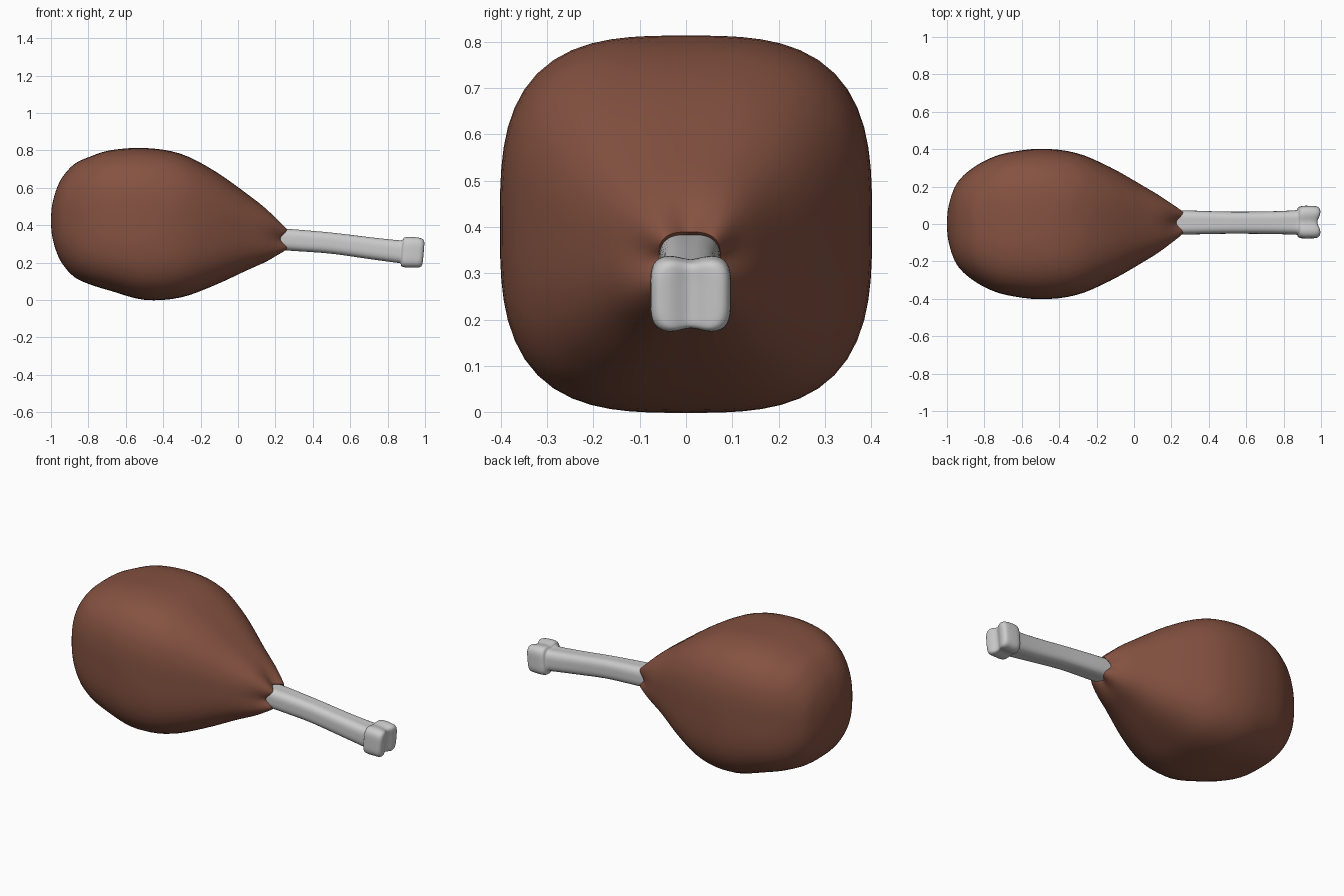
import bpy, bmesh, math

if "Cube" in bpy.data.objects:
    bpy.data.objects.remove(bpy.data.objects["Cube"])

SIDES = 64


def blend(keys, steps):
    """Catmull-Rom interpolation through the key sections."""
    out = []
    for i in range(len(keys) - 1):
        a, b = keys[max(i - 1, 0)], keys[i]
        c, d = keys[i + 1], keys[min(i + 2, len(keys) - 1)]
        for s in range(steps):
            t = s / steps
            out.append([0.5 * (2*q + (r - p)*t + (2*p - 5*q + 4*r - u)*t*t
                               + (3*q - p - 3*r + u)*t**3)
                        for p, q, r, u in zip(a, b, c, d)])
    out.append(list(keys[-1]))
    return out


def loft(name, keys, steps, shape):
    """Skin rounded-square sections; shape() tweaks each point."""
    bm = bmesh.new()
    rings = []
    for sec in blend(keys, steps):
        x, y0, hy, z0, hz, n = sec[:6]
        ring = []
        for k in range(SIDES):
            a = 2 * math.pi * k / SIDES
            c, s = math.cos(a), math.sin(a)
            r = (abs(c)**n + abs(s)**n) ** (-1 / n)
            ring.append(bm.verts.new(shape(sec, a, x, y0, hy*r*c, z0, hz*r*s)))
        rings.append(ring)
    for p, q in zip(rings, rings[1:]):
        for k in range(SIDES):
            j = (k + 1) % SIDES
            bm.faces.new((p[k], p[j], q[j], q[k]))
    bm.faces.new(rings[0])
    bm.faces.new(rings[-1])
    bmesh.ops.recalc_face_normals(bm, faces=bm.faces)
    mesh = bpy.data.meshes.new(name)
    bm.to_mesh(mesh)
    bm.free()
    obj = bpy.data.objects.new(name, mesh)
    bpy.context.collection.objects.link(obj)
    bpy.ops.object.select_all(action='DESELECT')
    obj.select_set(True)
    bpy.context.view_layer.objects.active = obj
    bpy.ops.object.shade_smooth_by_angle(angle=math.radians(50))
    return obj


# Meat: sections of x, centre y, half width, centre z, half height,
# squareness, scallop depth
meat_keys = [
    (-1.00, 0, .01, .425, .01, 2.4, 0),
    (-.995, 0, .075, .425, .075, 2.4, 0),
    (-.975, 0, .155, .425, .155, 2.5, 0),
    (-.94, 0, .228, .425, .23, 2.6, 0),
    (-.875, 0, .290, .425, .302, 2.8, 0),
    (-.79, 0, .342, .425, .342, 3.0, 0),
    (-.68, 0, .380, .425, .376, 3.1, 0),
    (-.50, 0, .402, .407, .406, 3.1, 0),
    (-.31, 0, .380, .398, .385, 3.1, 0),
    (-.13, 0, .305, .385, .308, 3.0, 0),
    (.05, 0, .203, .363, .203, 2.8, 0),
    (.16, .002, .137, .345, .137, 2.8, .005),
    (.235, .006, .078, .328, .073, 3.0, .016),
    (.238, .008, .062, .328, .058, 3.0, .016),
    (.20, .008, .045, .328, .045, 3.0, 0),
]


def meat_shape(sec, a, x, y0, y, z0, z):
    return (x - sec[6] * math.cos(4 * a), y0 + y, z0 + z)


meat = loft("meat", meat_keys, 4, meat_shape)
mat = bpy.data.materials.new("cooked_brown")
mat.diffuse_color = (0.235, 0.085, 0.053, 1)
mat.use_nodes = True
mat.node_tree.nodes["Principled BSDF"].inputs["Base Color"].default_value = mat.diffuse_color
meat.data.materials.append(mat)

# Bone: same sections, then groove depth and end dent
bone_keys = [
    (.18, .008, .066, .328, .060, 3.0, .05, 0),
    (.30, .008, .064, .320, .060, 3.0, .05, 0),
    (.50, .007, .059, .304, .058, 3.0, .04, 0),
    (.70, .007, .060, .278, .060, 3.0, .04, 0),
    (.84, .008, .064, .261, .063, 3.0, .06, 0),
    (.872, .009, .067, .259, .066, 3.2, .08, 0),
    (.882, .009, .081, .257, .080, 3.8, .10, 0),
    (.905, .010, .087, .256, .084, 4.2, .11, 0),
    (.945, .010, .087, .255, .083, 4.2, .12, .004),
    (.975, .010, .084, .252, .080, 4.2, .12, .012),
    (.989, .010, .074, .250, .073, 4.0, .10, .018),
    (.993, .010, .058, .249, .060, 4.0, .06, .018),
    (.993, .010, .030, .249, .032, 4.0, 0, .018),
    (.993, .010, .004, .249, .004, 3.0, 0, .018),
]


def bone_shape(sec, a, x, y0, y, z0, z):
    mid = math.exp(-(y / .032) ** 2)
    return (x - sec[7] * mid + .09 * z, y0 + y, z0 + z * (1 - sec[6] * mid))


loft("bone", bone_keys, 4, bone_shape)
